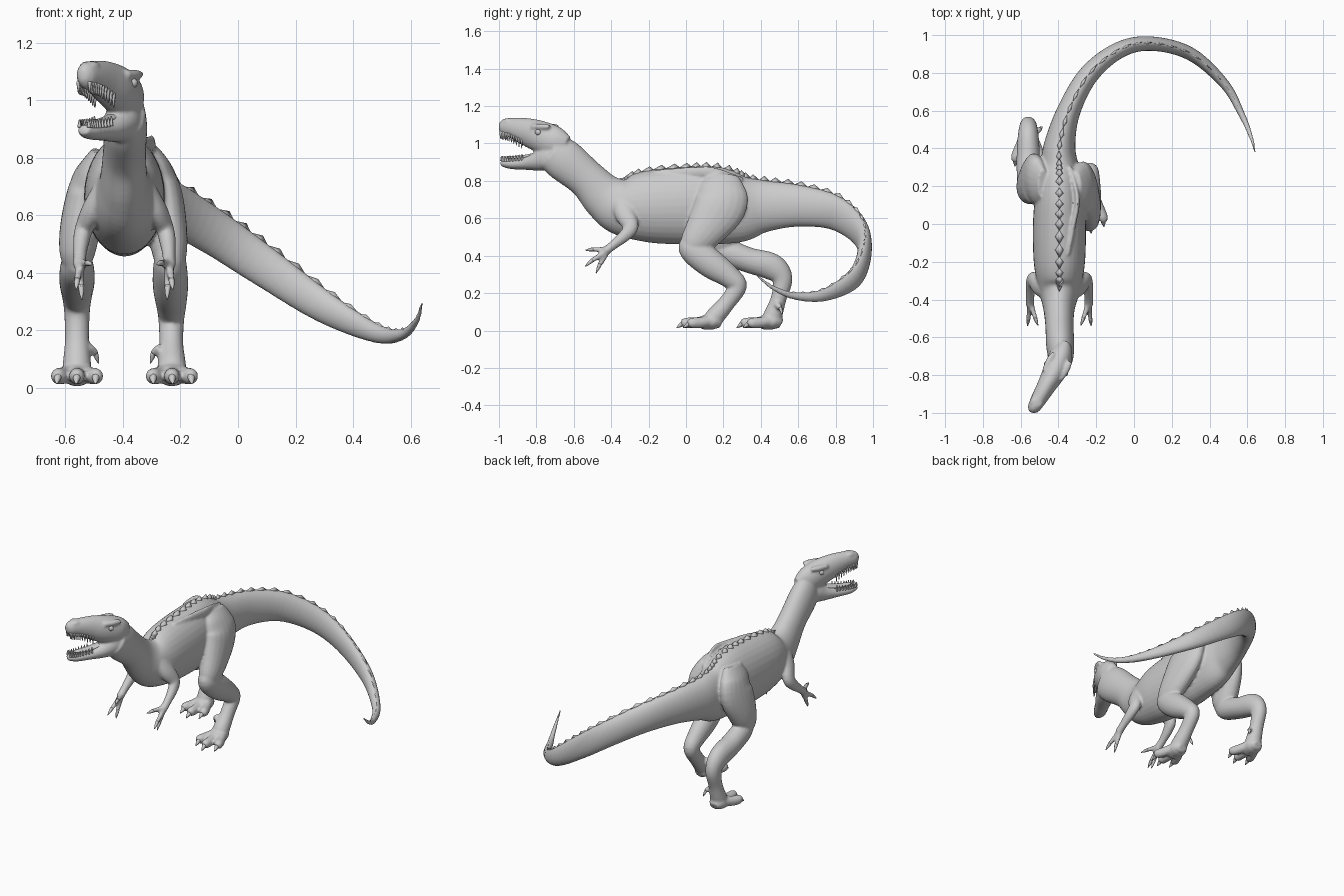
import bpy, bmesh, math
from mathutils import Vector, Matrix

X, Z = Vector((1, 0, 0)), Vector((0, 0, 1))
MID = -0.395                      # x of the animal's centre plane


def spline(rings, n):
    """Catmull-Rom through (x, y, z, half width, half height) rings."""
    out = []
    for i in range(len(rings) - 1):
        a, b, c, d = (rings[max(0, min(len(rings) - 1, i + k))] for k in (-1, 0, 1, 2))
        for s in range(n):
            t = s / n
            out.append([0.5 * (2 * q + (r - p) * t + (2 * p - 5 * q + 4 * r - w) * t * t
                               + (3 * q - p - 3 * r + w) * t ** 3)
                        for p, q, r, w in zip(a, b, c, d)])
    return out + [list(rings[-1])]


def frames(rings, limb):
    for i, r in enumerate(rings):
        t = (Vector(rings[min(i + 1, len(rings) - 1)][:3]) - Vector(rings[max(i - 1, 0)][:3])).normalized()
        side = (X - t * X.dot(t)).normalized() if limb else t.cross(Z).normalized()
        yield Vector(r[:3]), side, side.cross(t), max(r[3], .001), max(r[4], .001)


def tube(bm, rings, limb=True, n=5, seg=20):
    """Closed tube with elliptical sections."""
    loops = []
    for c, s, u, w, h in frames(spline(rings, n), limb):
        loops.append([bm.verts.new(c + s * w * math.cos(a) + u * h * math.sin(a))
                      for a in (2 * math.pi * k / seg for k in range(seg))])
    for p, q in zip(loops, loops[1:]):
        for k in range(seg):
            j = (k + 1) % seg
            bm.faces.new((p[k], p[j], q[j], q[k]))
    bm.faces.new(loops[0][::-1])
    bm.faces.new(loops[-1])


def spike(bm, p, q, r, seg=8):
    """Pointed claw or tooth from p to q."""
    p, q = Vector(p), Vector(q)
    m = p.lerp(q, .5)
    tube(bm, [(*p, r, r), (*m, r * .75, r * .75), (*q, .002, .002)], True, 2, seg)


def finish(bm, name):
    bmesh.ops.recalc_face_normals(bm, faces=bm.faces)
    me = bpy.data.meshes.new(name)
    bm.to_mesh(me)
    bm.free()
    for f in me.polygons:
        f.use_smooth = True
    ob = bpy.data.objects.new(name, me)
    bpy.context.collection.objects.link(ob)
    return ob


body, claws, teeth, scutes = (bmesh.new() for _ in range(4))

# Neck, trunk and curling tail
trunk = [(-.385, -.72, .96, .062, .10), (-.39, -.65, .91, .074, .113), (-.395, -.53, .81, .075, .104),
         (-.397, -.435, .715, .085, .125), (MID, -.34, .665, .112, .158), (MID, -.2, .663, .136, .193),
         (MID, 0, .667, .14, .208), (MID, .15, .667, .128, .21), (-.395, .29, .653, .105, .182),
         (-.393, .42, .665, .083, .14), (-.345, .6, .667, .062, .112), (-.24, .79, .632, .053, .094),
         (-.08, .92, .538, .044, .08), (.09, .955, .422, .038, .07), (.3, .90, .28, .035, .056),
         (.48, .74, .19, .026, .034), (.57, .58, .185, .018, .02), (.62, .46, .232, .011, .012),
         (.64, .38, .295, .006, .006)]
tube(body, trunk, False, 6, 32)

# Skull and lower jaw, turned to one side with open mouth
skull = [(-.365, -.64, .98, .035, .06), (-.387, -.70, 1.005, .062, .085), (-.42, -.78, 1.037, .062, .085),
         (-.465, -.86, 1.065, .05, .073), (-.505, -.93, 1.083, .041, .055), (-.532, -.975, 1.086, .033, .045),
         (-.543, -.997, 1.085, .015, .022)]
jaw = [(-.37, -.67, .94, .05, .07), (-.40, -.73, .925, .062, .072), (-.43, -.79, .905, .056, .052),
       (-.47, -.86, .893, .045, .034), (-.515, -.94, .89, .038, .026), (-.538, -.985, .897, .022, .018)]
tube(body, skull, False, 5, 24)
tube(body, jaw, False, 5, 24)
fwd = Vector((-.47, -.88, 0)).normalized()
out = Vector((.88, -.47, 0))
for s in (-1, 1):                 # brow ridges and nostril bumps
    b = Vector((-.405, -.75, 1.09)) + out * s * .05
    tube(body, [(*(b - fwd * .05), .012, .012), (*b, .02, .017), (*(b + fwd * .06), .012, .014)], False, 3, 10)
    b = Vector((-.515, -.945, 1.12)) + out * s * .02
    tube(body, [(*(b - fwd * .025), .008, .008), (*b, .014, .016), (*(b + fwd * .025), .008, .008)], False, 3, 10)
for rings, d in ((skull, -1), (jaw, 1)):
    for c, s, u, w, h in list(frames(spline(rings, 5), False)):
        if -.985 < c.y < -.86:
            for k in (-1, 1):
                p = c + s * k * w * .75 + Z * d * h * .5
                spike(teeth, p, p + Z * d * (h * .5 + .018), .007, 6)

# Legs: thigh, shank, metatarsus and toes
def leg(m, thigh, lower, fy):
    at = lambda x: MID + m * x
    for part in (thigh, lower):
        tube(body, [(at(x), y, z, w, h) for x, y, z, w, h in part], True, 5, 20)
    fx = .165
    tube(body, [(at(fx), fy + .07, .035, .03, .025), (at(fx), fy + .03, .05, .055, .045),
                (at(fx), fy - .04, .04, .05, .035)], True, 4, 16)
    for dx, ln in ((-.066, .09), (0, .125), (.066, .09)):
        x, e = fx + dx, fy - ln
        tube(body, [(at(fx + dx * .3), fy + .02, .055, .03, .03), (at(fx + dx * .75), fy - ln * .5, .042, .028, .03),
                    (at(x), e, .04, .027, .028), (at(x), e - .02, .036, .014, .017)], True, 4, 12)
        spike(claws, (at(x), e - .005, .043), (at(x * 1.02), e - .045, .014), .015)
    # small rear toe
    a = (at(.125), fy + .045, .14)
    tube(body, [(*a, .018, .018), (at(.10), fy + .065, .12, .014, .014)], True, 3, 10)
    spike(claws, (at(.102), fy + .064, .122), (at(.09), fy + .075, .085), .01)


leg(1, [(.085, .20, .83, .03, .08), (.11, .195, .76, .055, .125), (.135, .185, .67, .066, .14),
        (.15, .11, .55, .068, .112), (.158, .04, .46, .058, .078), (.158, .01, .415, .035, .04)],
    [(.155, .02, .49, .04, .04), (.158, .03, .44, .056, .072), (.16, .13, .36, .062, .078),
     (.163, .235, .285, .052, .06), (.163, .275, .235, .045, .05), (.163, .22, .15, .042, .045),
     (.165, .15, .07, .05, .05), (.165, .12, .04, .04, .03)], .12)
leg(-1, [(.085, .21, .82, .03, .08), (.11, .22, .75, .055, .125), (.135, .24, .67, .066, .135),
         (.155, .21, .55, .07, .11), (.165, .185, .46, .06, .078), (.165, .17, .41, .035, .04)],
    [(.165, .16, .45, .04, .05), (.165, .22, .42, .058, .068), (.165, .34, .375, .062, .068),
     (.165, .46, .34, .056, .072), (.165, .515, .275, .046, .055), (.165, .495, .17, .042, .042),
     (.165, .46, .07, .05, .05), (.165, .44, .04, .04, .03)], .44)

# Arms and three-fingered hands
for m in (-1, 1):
    at = lambda x: MID + m * x
    tube(body, [(at(.075), -.34, .69, .035, .06), (at(.11), -.325, .62, .038, .055),
                (at(.14), -.295, .555, .032, .042), (at(.15), -.325, .51, .029, .034),
                (at(.155), -.385, .46, .023, .025), (at(.155), -.43, .425, .024, .024)], True, 5, 14)
    for x, y, z in ((.125, -.505, .435), (.165, -.51, .37), (.15, -.465, .345)):
        tube(body, [(at(.155), -.415, .435, .018, .018), (at((x + .155) / 2), (y - .415) / 2, (z + .43) / 2, .014, .015),
                    (at(x), y, z, .012, .012)], True, 4, 10)
        d = (Vector((at(x), y, z)) - Vector((at(.155), -.42, .43))).normalized()
        p = Vector((at(x), y, z))
        spike(claws, p - d * .012, p + d * .035 - Z * .008, .011)

# Raised hip crest on the back
tube(body, [(-.35, -.16, .84, .012, .02), (-.32, 0, .845, .014, .028), (-.30, .14, .845, .013, .03),
            (-.34, .3, .80, .012, .02)], False, 5, 12)

# Row of low scutes along the spine and tail
samples = list(frames(spline(trunk, 6), False))
for i in range(20, len(samples) - 12, 2):
    c, s, u, w, h = samples[i]
    t = u.cross(s).normalized()
    top = c + u * h
    ln = .4 * (samples[i + 2][0] - samples[i - 2][0]).length
    k = min(.022, h * .18)
    vs = [scutes.verts.new(top + v) for v in
          (-t * ln - u * .012, s * w * .22 - u * .012, t * ln - u * .012, -s * w * .22 - u * .012,
           u * k + (samples[i + 1][0] - c) * .3)]
    for a in range(4):
        scutes.faces.new((vs[a], vs[(a + 1) % 4], vs[4]))
    scutes.faces.new(vs[:4])

skin = finish(body, "body")
rm = skin.modifiers.new("blend", 'REMESH')
rm.mode = 'VOXEL'
rm.voxel_size = .0075
rm.use_smooth_shade = True
sm = skin.modifiers.new("soften", 'SMOOTH')
sm.factor, sm.iterations = .5, 5
finish(claws, "claws")
finish(teeth, "teeth")
finish(scutes, "back_scutes")

# Tongue
bm = bmesh.new()
tube(bm, [(-.42, -.77, .95, .025, .012), (-.47, -.86, .928, .026, .011), (-.51, -.93, .924, .018, .009),
          (-.522, -.952, .928, .006, .004)], False, 4, 12)
finish(bm, "tongue")

# Eyes
bm = bmesh.new()
for s in (-1, 1):
    bmesh.ops.create_uvsphere(bm, u_segments=14, v_segments=10, radius=.017,
                              matrix=Matrix.Translation(Vector((-.412, -.765, 1.06)) + out * s * .053))
finish(bm, "eyes")
